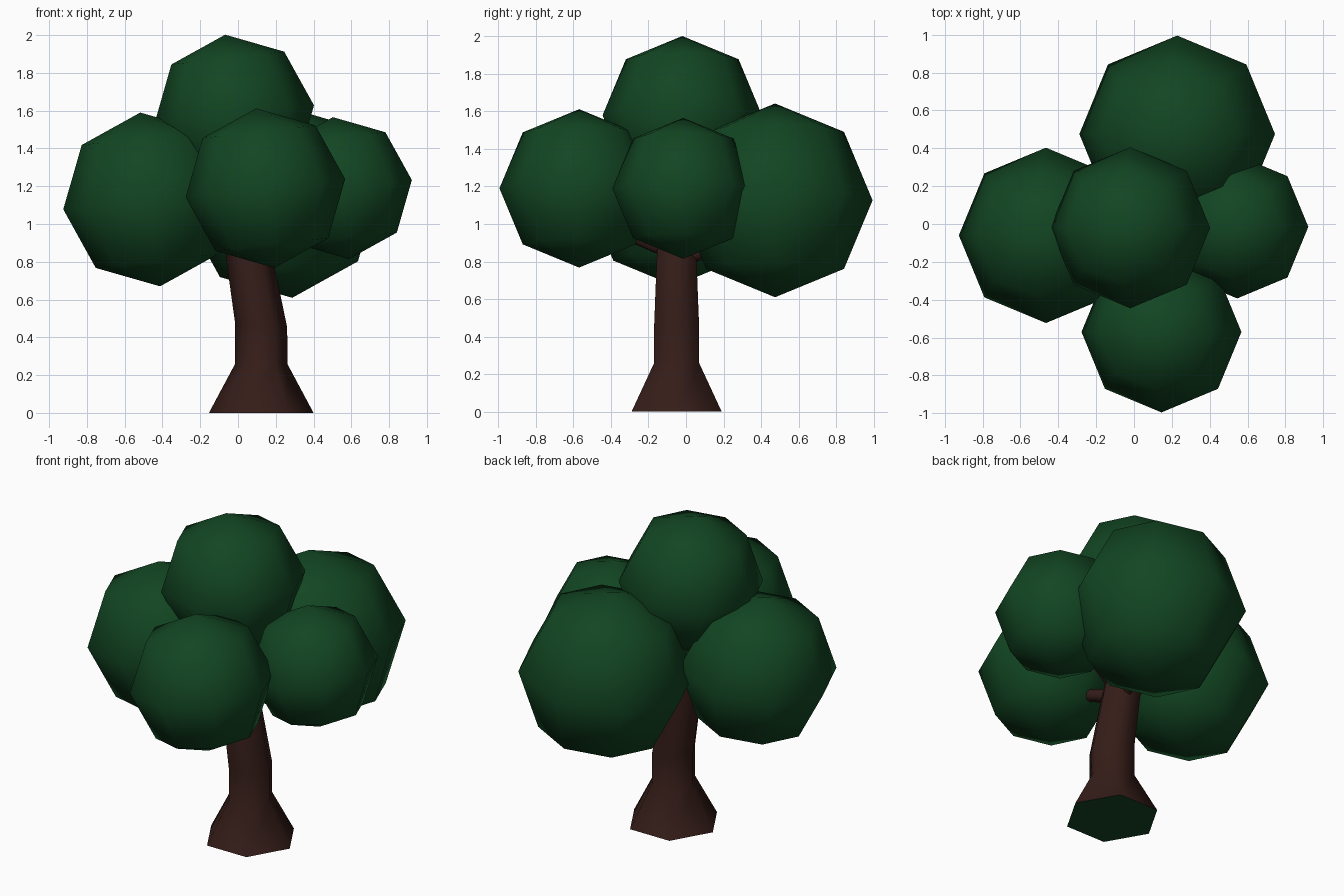
import bpy, bmesh, math
from mathutils import Vector, Matrix

if "Cube" in bpy.data.objects:
    bpy.data.objects.remove(bpy.data.objects["Cube"])


def material(name, color):
    m = bpy.data.materials.new(name)
    m.diffuse_color = (*color, 1)
    m.use_nodes = True
    m.node_tree.nodes["Principled BSDF"].inputs["Base Color"].default_value = m.diffuse_color
    return m


green = material("leaf_green", (0.006, 0.06, 0.016))
brown = material("bark_brown", (0.035, 0.012, 0.009))


def finish(bm, name, mats):
    bmesh.ops.recalc_face_normals(bm, faces=bm.faces)
    me = bpy.data.meshes.new(name)
    for f in bm.faces:
        f.smooth = len(f.verts) < 5
    bm.to_mesh(me)
    bm.free()
    for m in mats:
        me.materials.append(m)
    ob = bpy.data.objects.new(name, me)
    bpy.context.collection.objects.link(ob)
    return ob


def tube(name, rings, sides, mats, cap_slot=0):
    """Loft n-gon rings (centre, radius, tilt-matrix) into a capped tube."""
    bm = bmesh.new()
    loops = []
    for c, r, rot in rings:
        loop = []
        for i in range(sides):
            a = math.tau * i / sides
            p = rot @ Vector((r * math.cos(a), r * math.sin(a), 0))
            loop.append(bm.verts.new(Vector(c) + p))
        loops.append(loop)
    for lo, hi in zip(loops, loops[1:]):
        for i in range(sides):
            j = (i + 1) % sides
            bm.faces.new((lo[i], lo[j], hi[j], hi[i]))
    bm.faces.new(loops[0][::-1]).material_index = cap_slot
    bm.faces.new(loops[-1])
    return finish(bm, name, mats)


# Foliage: low-poly spheres, all leaning slightly to the left
LEAN = math.radians(-6.5)
foliage = {
    "top_foliage": ((-0.02, -0.02, 1.58), 0.425),
    "left_foliage": ((-0.465, -0.06, 1.13), 0.463),
    "right_foliage": ((0.545, -0.015, 1.19), 0.378),
    "front_foliage": ((0.145, -0.57, 1.19), 0.425),
    "back_foliage": ((0.228, 0.475, 1.126), 0.52),
}
for name, (centre, radius) in foliage.items():
    bm = bmesh.new()
    bmesh.ops.create_uvsphere(bm, u_segments=8, v_segments=4, radius=radius)
    ob = finish(bm, name, [green])
    ob.location = centre
    ob.rotation_euler = (0, LEAN, 0)

# Trunk: flared hexagonal foot, bent upper part, green underside
flat = Matrix.Identity(3)
bend = Matrix.Rotation(math.radians(-4), 3, 'Y').inverted() @ Matrix.Identity(3)
bend = Matrix.Rotation(math.radians(4), 3, 'Y')
lean = Matrix.Rotation(math.radians(-8), 3, 'Y')
tube("trunk", [
    ((0.123, -0.05, 0.0), 0.277, flat),
    ((0.123, -0.05, 0.26), 0.138, flat),
    ((0.123, -0.05, 0.46), 0.138, bend),
    ((0.06, -0.05, 0.82), 0.122, lean),
    ((-0.01, -0.04, 1.25), 0.095, lean),
], 6, [brown, green], cap_slot=1)


# Branches reaching into the foliage
def branch(name, start, end, r0, r1):
    rot = (Vector(end) - Vector(start)).to_track_quat('Z', 'Y').to_matrix()
    tube(name, [(start, r0, rot), (end, r1, rot)], 6, [brown])


branch("front_branch", (0.06, -0.08, 0.85), (0.12, -0.42, 0.99), 0.042, 0.035)
branch("back_branch", (0.07, -0.02, 0.80), (0.18, 0.28, 0.95), 0.042, 0.035)
branch("left_branch", (0.04, -0.05, 0.88), (-0.3, -0.06, 1.05), 0.042, 0.035)
branch("right_branch", (0.06, -0.05, 0.86), (0.38, -0.03, 1.08), 0.042, 0.035)
